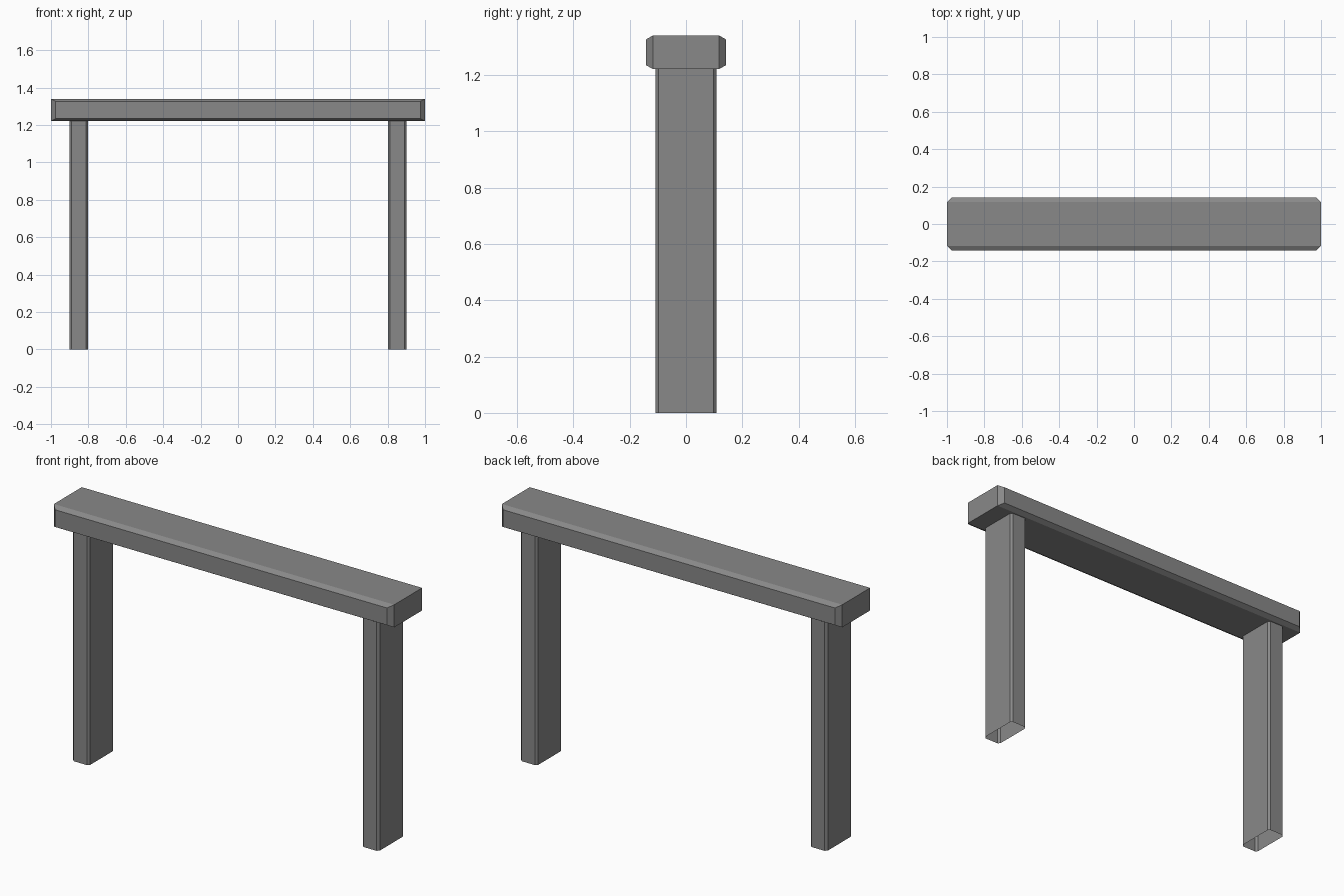
import bpy
import bmesh

if "Cube" in bpy.data.objects:
    bpy.data.objects.remove(bpy.data.objects["Cube"], do_unlink=True)

GREY = (0.25, 0.25, 0.25, 1.0)
grey = bpy.data.materials.new("grey")
grey.use_nodes = True
grey.diffuse_color = GREY
grey.node_tree.nodes["Principled BSDF"].inputs["Base Color"].default_value = GREY


def box(bm, size, centre):
    verts = bmesh.ops.create_cube(bm, size=1)["verts"]
    bmesh.ops.scale(bm, vec=size, verts=verts)
    bmesh.ops.translate(bm, vec=centre, verts=verts)


def finish(name, bm):
    bmesh.ops.recalc_face_normals(bm, faces=bm.faces)
    mesh = bpy.data.meshes.new(name)
    bm.to_mesh(mesh)
    bm.free()
    mesh.materials.append(grey)
    bpy.context.collection.objects.link(bpy.data.objects.new(name, mesh))


BEAM_BOTTOM, BEAM_TOP = 1.22, 1.34

# Crossbeam: a box whose long sides bulge out into smaller raised panels
bm = bmesh.new()
mid = (BEAM_BOTTOM + BEAM_TOP) / 2
box(bm, (2.0, 0.234, BEAM_TOP - BEAM_BOTTOM), (0, 0, mid))
bm.normal_update()
for face in [f for f in bm.faces if abs(f.normal.y) > 0.9]:
    side = 1 if face.normal.y > 0 else -1
    panel = bmesh.ops.extrude_discrete_faces(bm, faces=[face])["faces"][0]
    for v in panel.verts:
        v.co.x *= 0.975
        v.co.y = side * 0.142
        v.co.z = mid + (v.co.z - mid) * 0.76
bmesh.ops.remove_doubles(bm, verts=bm.verts, dist=0.0001)
# Bridge each raised panel to the box rim it came from
rims = [e for e in bm.edges if e.is_boundary]
for s in (1, -1):
    loop = [e for e in rims if e.verts[0].co.y * s > 0]
    if loop:
        bmesh.ops.bridge_loops(bm, edges=loop)
finish("crossbeam", bm)

# Hollow posts with chamfered upright edges, open at both ends
for name, side in (("left_post", 1), ("right_post", -1)):
    bm = bmesh.new()
    box(bm, (0.10, 0.216, BEAM_BOTTOM), (side * 0.851, 0, BEAM_BOTTOM / 2))
    bm.normal_update()
    caps = [f for f in bm.faces if abs(f.normal.z) > 0.9]
    uprights = [e for e in bm.edges
                if abs(e.verts[0].co.z - e.verts[1].co.z) > 0.5]
    bmesh.ops.bevel(bm, geom=uprights, offset=0.011, offset_type='OFFSET',
                    segments=1, affect='EDGES')
    bm.normal_update()
    caps = [f for f in bm.faces if abs(f.normal.z) > 0.9]
    bmesh.ops.delete(bm, geom=caps, context='FACES_ONLY')
    finish(name, bm)
